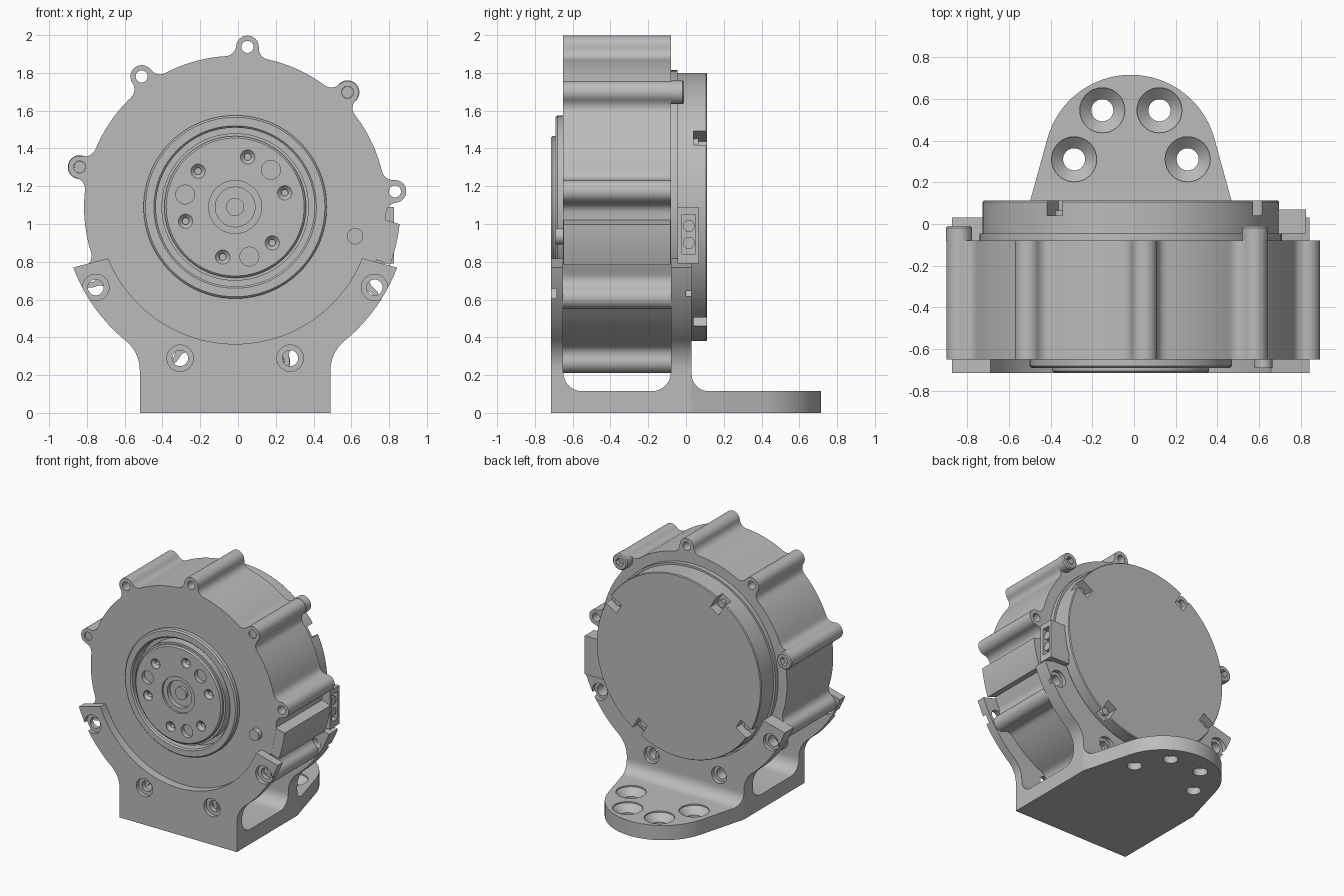
import bpy, bmesh
from math import pi, sin, cos, acos, atan2, radians, hypot
from mathutils import Matrix, Vector

if "Cube" in bpy.data.objects:
    bpy.data.objects.remove(bpy.data.objects["Cube"])

CX, CZ = -0.015, 1.09            # main axis of the housing
BODY_R, LUG_D, LUG_R = 0.8, 0.85, 0.06

metal = bpy.data.materials.new("plain grey")
metal.use_nodes = True
metal.diffuse_color = (0.5, 0.5, 0.5, 1)
metal.node_tree.nodes["Principled BSDF"].inputs["Base Color"].default_value = (0.5, 0.5, 0.5, 1)


def finish(name, bm):
    bmesh.ops.recalc_face_normals(bm, faces=bm.faces)
    mesh = bpy.data.meshes.new(name)
    bm.to_mesh(mesh)
    bm.free()
    mesh.materials.append(metal)
    obj = bpy.data.objects.new(name, mesh)
    bpy.context.scene.collection.objects.link(obj)
    return obj


def prism(name, pts, axis, a, b):
    """Extrude a 2D outline along an axis from a to b."""
    place = {"x": lambda u, v, h: (h, u, v), "y": lambda u, v, h: (u, h, v),
             "z": lambda u, v, h: (u, v, h)}[axis]
    bm = bmesh.new()
    face = bm.faces.new([bm.verts.new(place(u, v, a)) for u, v in pts])
    grown = bmesh.ops.extrude_face_region(bm, geom=[face], use_keep_orig=True)["geom"]
    verts = [g for g in grown if isinstance(g, bmesh.types.BMVert)]
    bmesh.ops.translate(bm, verts=verts, vec=Vector(place(0, 0, b - a)))
    return finish(name, bm)


def lathe(name, profile, centre, axis="y", steps=32):
    """Revolve (radius, height) points; height is measured along the axis."""
    bm = bmesh.new()
    vs = [bm.verts.new((r, 0, h)) for r, h in profile]
    edges = [bm.edges.new(p) for p in zip(vs, vs[1:])]
    bmesh.ops.spin(bm, geom=vs + edges, cent=(0, 0, 0), axis=(0, 0, 1),
                   angle=2 * pi, steps=steps, use_duplicate=False)
    bmesh.ops.remove_doubles(bm, verts=bm.verts, dist=1e-5)
    turn = {"x": Matrix.Rotation(pi / 2, 4, "Y"), "y": Matrix.Rotation(-pi / 2, 4, "X"),
            "z": Matrix()}[axis]
    bm.transform(Matrix.Translation(centre) @ turn)
    return finish(name, bm)


def rod(name, r, a, b, centre, axis="y", steps=32):
    return lathe(name, [(0, a), (r, a), (r, b), (0, b)], centre, axis, steps)


def box(name, lo, hi):
    pts = [(lo[0], lo[1]), (hi[0], lo[1]), (hi[0], hi[1]), (lo[0], hi[1])]
    return prism(name, pts, "z", lo[2], hi[2])


def cut(target, cutters, op="DIFFERENCE"):
    for c in cutters:
        mod = target.modifiers.new("cut", "BOOLEAN")
        mod.operation, mod.solver, mod.object = op, "EXACT", c
        bpy.context.view_layer.objects.active = target
        bpy.ops.object.modifier_apply(modifier=mod.name)
        bpy.data.objects.remove(c)


def arc(x, y, r, a, b, n=12):
    return [(x + r * cos(a + (b - a) * i / n), y + r * sin(a + (b - a) * i / n))
            for i in range(n + 1)]


def on_axis(r, deg):
    """Point on a bolt circle around the main axis."""
    return (CX + r * cos(radians(deg)), 0, CZ + r * sin(radians(deg)))


# Housing: round body with nine filleted screw lugs
lugs = [5.6 + 40 * k for k in range(9)]
FIL = 0.06
theta = acos(((BODY_R + FIL) ** 2 + LUG_D ** 2 - (LUG_R + FIL) ** 2) / (2 * (BODY_R + FIL) * LUG_D))
outline = []
for deg in lugs:
    p = radians(deg)
    lx, _, lz = on_axis(LUG_D, deg)
    f1, f2 = [(CX + (BODY_R + FIL) * cos(t), CZ + (BODY_R + FIL) * sin(t)) for t in (p - theta, p + theta)]
    swing = atan2(f2[1] - lz, f2[0] - lx) - p
    swing %= 2 * pi
    inner = (p + swing - pi) - (p + theta + pi) + 2 * pi
    inner = (inner + pi) % (2 * pi) - pi
    outline += arc(*f1, FIL, p - theta + pi, p - theta + pi - inner, 6)
    outline += arc(lx, lz, LUG_R, p - swing, p + swing, 16)[1:-1]
    outline += arc(*f2, FIL, p + theta + pi + inner, p + theta + pi, 6)
    outline += arc(CX, CZ, BODY_R, p + theta, p + radians(40) - theta, 12)[1:-1]
body = prism("housing", outline, "y", -0.65, -0.08)
cut(body, [rod("hole", 0.032, -1, 1, on_axis(LUG_D, d), steps=20) for d in lugs])
cut(body, [rod("bore", 0.45, -0.8, -0.57, (CX, 0, CZ), steps=64)])

# Widened side of the housing and its locating pin
bulge = arc(CX, CZ, 0.875, radians(-20.5), radians(-6)) + arc(CX, CZ, 0.7, radians(-3), radians(-20.5))
prism("housing_bulge", bulge, "y", -0.649, -0.081)
rod("locating_pin", 0.043, -0.69, -0.6, (0.62, 0, 0.935))

# Output hub and raised ring, turned as one profile
hub = lathe("output_hub", [
    (0, -0.685), (0.048, -0.685), (0.048, -0.665), (0.105, -0.665), (0.105, -0.7), (0.14, -0.7),
    (0.14, -0.715), (0.365, -0.715), (0.375, -0.705), (0.375, -0.69), (0.39, -0.69), (0.39, -0.6),
    (0.42, -0.6), (0.42, -0.68), (0.43, -0.69), (0.475, -0.69), (0.485, -0.68), (0.485, -0.645),
    (0.44, -0.645), (0.44, -0.58), (0, -0.58)], (CX, 0, CZ), steps=96)
cut(hub, [lathe("sink", [(0, -0.73), (0.038, -0.73), (0.038, -0.71), (0.018, -0.69),
                         (0.018, -0.66), (0, -0.66)], on_axis(0.273, 16 + 60 * k), steps=24)
          for k in range(6)])
cut(hub, [rod("hole", 0.05, -0.73, -0.68, on_axis(0.273, 46 + 120 * k)) for k in range(3)])

# Rear cap with four radial notches
cap = lathe("rear_cap", [(0, -0.1), (0.725, -0.1), (0.725, -0.045), (0.71, -0.045), (0.71, 0.105),
                         (0.705, 0.112), (0, 0.112)], (CX, 0, CZ), steps=96)
for deg in (31, 121, 211, 301):
    notch = box("notch", (0.6, 0.04, -0.043), (0.8, 0.2, 0.043))
    notch.data.transform(Matrix.Translation((CX, 0, CZ)) @ Matrix.Rotation(-radians(deg), 4, "Y"))
    cut(cap, [notch])
    rod("notch_screw", 0.028, 0.03, 0.065, on_axis(0.65, deg), steps=20)

# Socket screws in every third lug
for deg in lugs[1::3]:
    screw = lathe("socket_screw", [(0, -0.64), (0.031, -0.64), (0.031, -0.08), (0.063, -0.08),
                                   (0.063, -0.018), (0.055, -0.01), (0, -0.01)], on_axis(LUG_D, deg))
    cut(screw, [rod("socket", 0.034, -0.05, 0.1, on_axis(LUG_D, deg), steps=6)])

# Bracket: two cradle plates joined by a base
OUT, FB, HALF = 0.915, 0.2, 0.505
fx = HALF + FB
fz = CZ - ((OUT + FB) ** 2 - fx ** 2) ** 0.5
touch = atan2(CZ - fz, -fx)
right = [(HALF, 0)] + arc(fx, fz, FB, pi, touch)
right += arc(0, CZ, OUT, touch - pi, radians(-20.5), 16)[1:]
right += arc(0, CZ, 0.725, radians(-22), -pi / 2, 24)
left = [(-x, z) for x, z in reversed(right[:-1])]
bracket = prism("bracket", [(x + CX, z) for x, z in right + left], "y", -0.715, 0.03)
window = ([(-0.08, 2), (-0.65, 2)] + arc(-0.55, 0.215, 0.1, pi, 1.5 * pi, 8)
          + arc(-0.18, 0.215, 0.1, 1.5 * pi, 2 * pi, 8))
cut(bracket, [prism("window", window, "x", -2, 2)])
for deg in (210, 250, 290, 330):
    c = on_axis(0.852, deg)
    cut(bracket, [rod("hole", 0.042, -1, 1, c), rod("front_sink", 0.07, -0.8, -0.685, c),
                  rod("rear_sink", 0.065, 0.0, 0.2, c)])

# Mounting foot: filleted side profile trimmed to a tapering round plan
side = [(0.03, 0), (0.8, 0), (0.8, 0.115)] + arc(0.12, 0.205, 0.09, 1.5 * pi, pi, 10)
foot = prism("mounting_foot", side, "x", -1, 1)
R, FY = 0.415, 0.3
dx, dy = HALF, 0.03 - FY
tangent = atan2(dy, dx) + acos(R / hypot(dx, dy))
plan = [(CX + HALF, -0.2), (CX + HALF, 0.03)] + arc(CX, FY, R, tangent, pi - tangent, 32)
plan += [(CX - HALF, 0.03), (CX - HALF, -0.2)]
cut(foot, [prism("plan", plan, "z", -1, 1)], "INTERSECT")
for x, y in ((-0.137, 0.545), (0.137, 0.545), (-0.272, 0.31), (0.272, 0.31)):
    cut(foot, [lathe("sink", [(0, -0.1), (0.053, -0.1), (0.053, 0.055), (0.108, 0.105),
                              (0.108, 0.2), (0, 0.2)], (CX + x, y, 0), "z")])

# Cable connector with two contacts
plug = box("connector", (0.66, -0.045, 0.79), (0.825, 0.07, 1.09))
cut(plug, [box("pocket", (0.75, -0.02, 0.84), (1, 0.05, 1.05))])
for z in (0.9, 0.99):
    rod("contact", 0.032, 0.73, 0.815, (0, 0.015, z), "x", 20)

# Smooth curved faces and keep the edges crisp
bpy.ops.object.select_all(action="DESELECT")
for obj in bpy.context.scene.objects:
    if obj.type == "MESH":
        obj.select_set(True)
        bpy.context.view_layer.objects.active = obj
bpy.ops.object.shade_smooth_by_angle(angle=radians(30))
